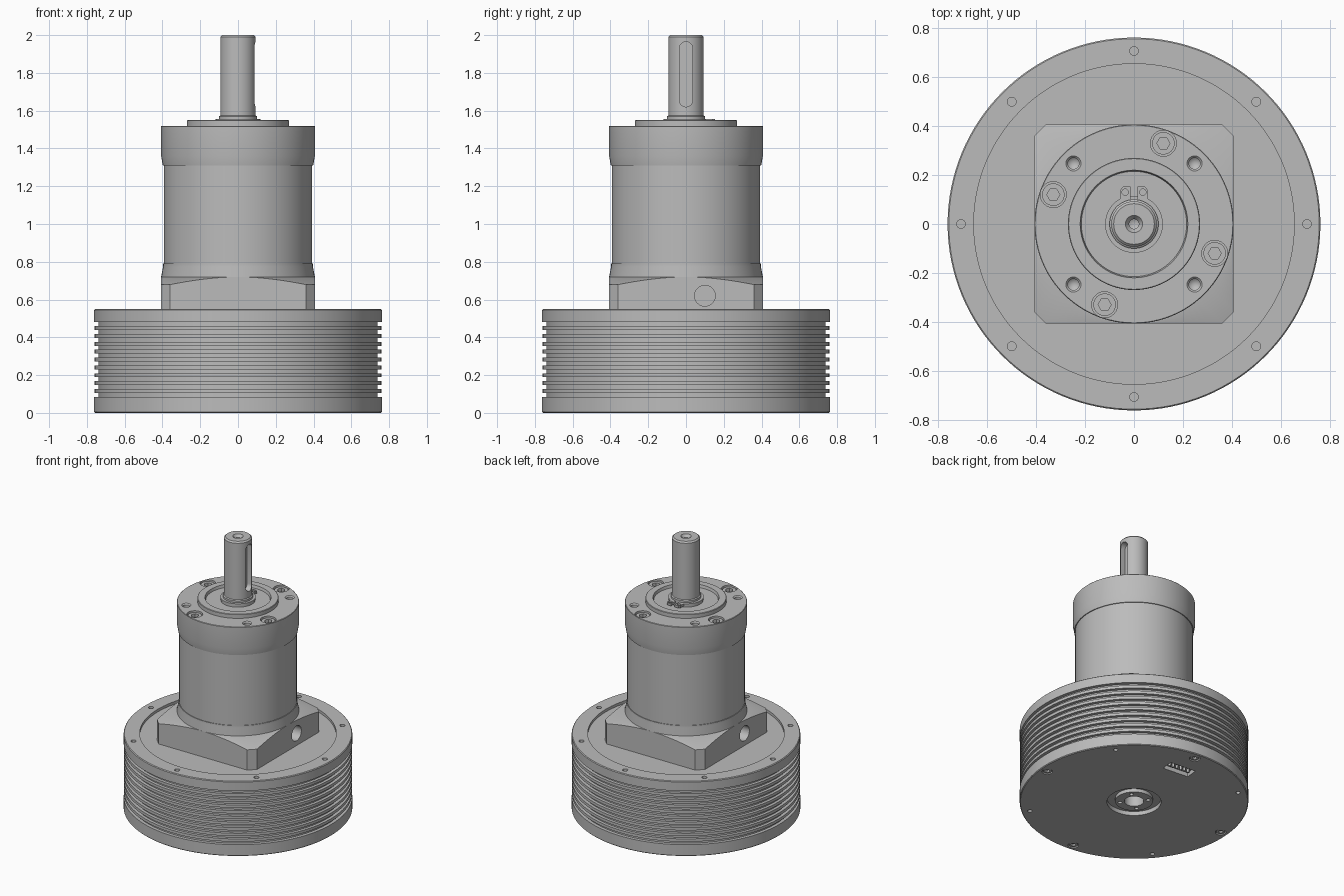
import bpy, bmesh, math
from mathutils import Matrix, Vector

cube = bpy.data.objects.get("Cube")
if cube:
    bpy.data.objects.remove(cube, do_unlink=True)

metal = bpy.data.materials.new("grey_metal")
GREY = (0.5, 0.5, 0.5, 1)
metal.use_nodes = True
metal.diffuse_color = GREY
metal.node_tree.nodes["Principled BSDF"].inputs["Base Color"].default_value = GREY


def finish(name, bm):
    bmesh.ops.recalc_face_normals(bm, faces=bm.faces)
    mesh = bpy.data.meshes.new(name)
    bm.to_mesh(mesh)
    bm.free()
    mesh.materials.append(metal)
    obj = bpy.data.objects.new(name, mesh)
    bpy.context.collection.objects.link(obj)
    return obj


def lathe(name, profile, seg=96, at=(0, 0, 0)):
    """Spin (radius, height) points around the vertical axis."""
    bm = bmesh.new()
    rows = []
    for r, z in profile:
        n = 1 if r == 0 else seg
        rows.append([bm.verts.new(Vector(at) + Vector((r * math.cos(math.tau * i / seg),
                     r * math.sin(math.tau * i / seg), z))) for i in range(n)])
    for a, b in zip(rows, rows[1:]):
        for i in range(seg):
            j = (i + 1) % seg
            ring = [a[i % len(a)], a[j % len(a)], b[j % len(b)], b[i % len(b)]]
            bm.faces.new(list(dict.fromkeys(ring)))
    return finish(name, bm)


def prism(name, outline, z0, z1):
    """Extrude a flat outline from z0 to z1."""
    bm = bmesh.new()
    low = bm.faces.new([bm.verts.new((x, y, z0)) for x, y in outline])
    up = bmesh.ops.extrude_face_region(bm, geom=[low])["geom"]
    bmesh.ops.translate(bm, vec=(0, 0, z1 - z0),
                        verts=[v for v in up if isinstance(v, bmesh.types.BMVert)])
    return finish(name, bm)


def rod(name, r, x, y, z0, z1, seg=24):
    return lathe(name, [(0, z0), (r, z0), (r, z1), (0, z1)], seg, (x, y, 0))


def join(name, objs):
    bm = bmesh.new()
    for o in objs:
        bm.from_mesh(o.data)
        bpy.data.objects.remove(o, do_unlink=True)
    return finish(name, bm)


def carve(obj, cutters, operation='DIFFERENCE'):
    """Apply one boolean with all cutters, then drop them."""
    cutter = join("cutter", cutters)
    cutter.hide_render = True
    mod = obj.modifiers.new("carve", 'BOOLEAN')
    mod.operation, mod.object, mod.solver = operation, cutter, 'EXACT'
    bpy.context.view_layer.update()
    graph = bpy.context.evaluated_depsgraph_get()
    mesh = bpy.data.meshes.new_from_object(obj.evaluated_get(graph))
    obj.modifiers.clear()
    obj.data = mesh
    bpy.data.objects.remove(cutter, do_unlink=True)


def polar(r, degrees):
    a = math.radians(degrees)
    return r * math.cos(a), r * math.sin(a)


def socket_screw(name, r, x, y, z0, z1, depth, up=True):
    """Cap screw with a hexagonal socket, facing up or down."""
    screw = rod(name, r, x, y, z0, z1)
    lo, hi = (z1 - depth, z1 + depth) if up else (z0 - depth, z0 + depth)
    carve(screw, [rod("hex", r * 0.58, x, y, lo, hi, 6)])


# Motor base with cooling fins, a shallow top recess and a hollow shaft end below
profile = [(0, 0.4), (0.065, 0.4), (0.065, 0.005), (0.125, 0.005), (0.125, 0.03),
           (0.18, 0.03), (0.18, 0), (0.757, 0), (0.762, 0.005), (0.762, 0.085)]
FINS = 9
pitch = (0.48 - 0.085) / (FINS + 0.5)
for i in range(FINS + 1):
    z = 0.085 + i * pitch
    profile += [(0.738, z), (0.738, z + pitch / 2)]
    if i < FINS:
        profile += [(0.76, z + pitch / 2), (0.76, z + pitch)]
profile += [(0.762, 0.48), (0.762, 0.545), (0.757, 0.55), (0.655, 0.55), (0.655, 0.53), (0, 0.53)]
base = lathe("motor_base", profile, 128)
cuts = [rod("c", 0.018, *polar(0.707, 45 * i), 0.5, 0.6, 16) for i in range(8)]
for i in range(4):
    cuts.append(rod("c", 0.036, *polar(0.705, 90 * i - 5), -0.05, 0.03))
    cuts.append(rod("c", 0.015, *polar(0.705, 90 * i + 40), -0.05, 0.05, 16))
    cuts.append(rod("c", 0.014, *polar(0.095, 90 * i + 40), -0.05, 0.03, 12))
turn = Matrix.Rotation(math.radians(-5), 2)
slot = [turn @ Vector((x, y)) for x, y in ((-0.1, 0.48), (0.1, 0.48), (0.1, 0.57), (-0.1, 0.57))]
cuts.append(prism("c", slot, -0.05, 0.03))
carve(base, cuts)

# Screws and connector on the underside
for i in range(4):
    socket_screw("base_screw", 0.03, *polar(0.705, 90 * i - 5), 0.004, 0.035, 0.015, up=False)
for i in range(6):
    x, y = turn @ Vector((-0.075 + 0.03 * i, 0.52))
    rod("connector_pin", 0.009, x, y, 0.005, 0.035, 12)
for i in range(3):
    x, y = turn @ Vector((-0.075 + 0.075 * i, 0.605))
    lathe("connector_screw", [(0, 0.02), (0.024, 0.02), (0.024, 0.002), (0.012, 0.001),
                              (0.012, 0.012), (0, 0.012)], 16, (x, y, 0))

# Square mounting block: chamfered prism trimmed by a cone, with two clamp access holes
S, C = 0.407, 0.36
outline = [(S, -C), (S, C), (C, S), (-C, S), (-S, C), (-S, -C), (-C, -S), (C, -S)]
block = prism("mounting_block", outline, 0.53, 0.8)
carve(block, [lathe("cone", [(0, 0.5), (0.7, 0.5), (0.7, 0.633), (0.405, 0.72), (0, 0.72)], 128)],
      'INTERSECT')
holes = []
for side in (1, -1):
    h = rod("c", 0.055, 0, 0, 0, 0.3, 32)
    h.data.transform(Matrix.Translation((side * 0.25, side * 0.1, 0.62))
                     @ Matrix.Rotation(side * math.pi / 2, 4, 'Y'))
    holes.append(h)
carve(block, holes)

# Gearbox housing with flared ends and a recessed bearing seat
housing = lathe("gearbox_housing", [
    (0, 0.7), (0.407, 0.7), (0.407, 0.722), (0.396, 0.775), (0.396, 0.79), (0.392, 0.79),
    (0.392, 1.31), (0.398, 1.31), (0.407, 1.36), (0.407, 1.517), (0.404, 1.52),
    (0.27, 1.52), (0.27, 1.547), (0.267, 1.55), (0.22, 1.55), (0.215, 1.53), (0, 1.53)])
bolts = [polar(0.351, 70 + 90 * i) for i in range(4)]
cuts = [rod("c", 0.053, x, y, 1.46, 1.6, 32) for x, y in bolts]
for i in range(4):
    x, y = polar(0.35, 45 + 90 * i)
    cuts.append(lathe("c", [(0, 1.38), (0.023, 1.4), (0.023, 1.512), (0.038, 1.527), (0, 1.527)],
                      24, (x, y, 0)))
carve(housing, cuts)
for x, y in bolts:
    socket_screw("housing_bolt", 0.046, x, y, 1.45, 1.51, 0.03)

# Output shaft with centre hole and keyway
shaft = lathe("output_shaft", [
    (0, 1.5), (0.115, 1.5), (0.115, 1.54), (0.1, 1.54), (0.1, 1.57), (0.093, 1.575),
    (0.093, 1.99), (0.083, 2), (0.035, 2), (0.02, 1.98), (0.02, 1.92), (0, 1.91)], 64)
R, Z0, Z1 = 0.035, 1.655, 1.93
key = [(R * math.cos(t), R * math.sin(t) + (Z1 if t <= math.pi else Z0))
       for t in [math.pi * k / 12 for k in range(13)] + [math.pi * (1 + k / 12) + 1e-6 for k in range(13)]]
keyway = prism("c", key, 0.05, 0.15)
keyway.data.transform(Matrix(((0, 0, 1, 0), (1, 0, 0, 0), (0, 1, 0, 0), (0, 0, 0, 1))))
carve(shaft, [keyway])

# Retaining ring with two drilled ears
arc = [90 + 11 + 338 * k / 48 for k in range(49)]
ring = [polar(0.118, a) for a in arc] + [polar(0.098, a) for a in reversed(arc)]
prism("retaining_ring", ring, 1.54, 1.556)
for side in (1, -1):
    ear = prism("retaining_ring_ear", [(side * x, y) for x, y in (
        (0.015, 0.095), (0.055, 0.095), (0.055, 0.14), (0.045, 0.153), (0.015, 0.153))], 1.54, 1.556)
    carve(ear, [rod("c", 0.013, side * 0.036, 0.13, 1.5, 1.6, 16)])

# Smooth shading with crisp edges
bpy.ops.object.select_all(action='DESELECT')
for obj in bpy.context.collection.objects:
    if obj.type == 'MESH' and metal.name in obj.data.materials:
        obj.select_set(True)
        bpy.context.view_layer.objects.active = obj
bpy.ops.object.shade_smooth_by_angle(angle=math.radians(25))
